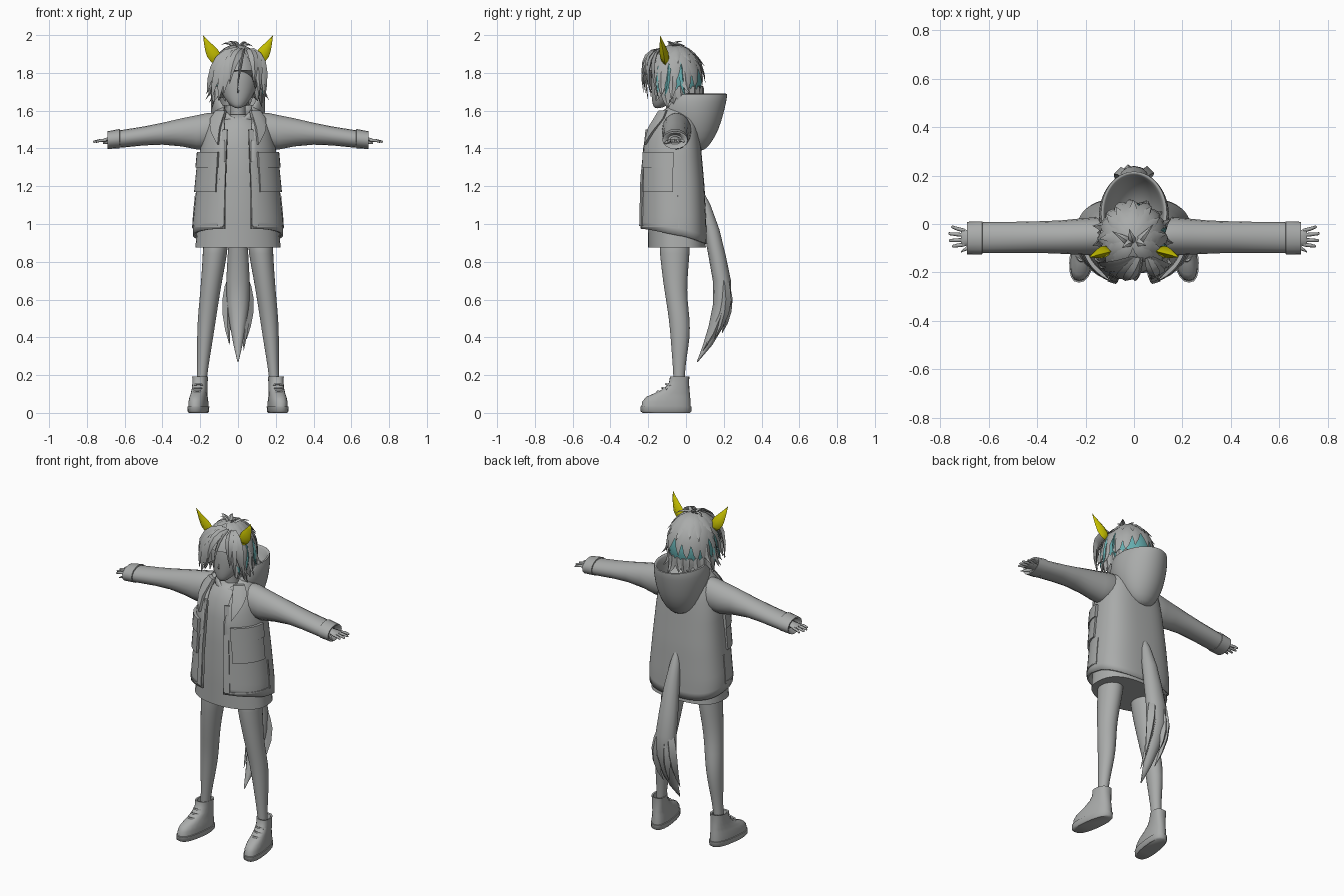
import bpy, bmesh, math, random
from mathutils import Vector as V

if "Cube" in bpy.data.objects:
    bpy.data.objects.remove(bpy.data.objects["Cube"])
random.seed(4)
pi = math.pi

def material(name, rgb):
    m = bpy.data.materials.new(name)
    m.diffuse_color = (*rgb, 1)
    m.use_nodes = True
    m.node_tree.nodes["Principled BSDF"].inputs["Base Color"].default_value = m.diffuse_color
    return m

GREY = material("soft grey", (0.40, 0.41, 0.405))
TEAL = material("teal", (0.13, 0.42, 0.43))
YELLOW = material("yellow", (0.58, 0.54, 0.0))

def loft(bm, rings, wrap=True, cap=True, mi=0):
    """Skin a list of equal-length point rings."""
    vs = [[bm.verts.new(p) for p in r] for r in rings]
    n = len(vs[0])
    for a, b in zip(vs, vs[1:]):
        for i in range(n if wrap else n - 1):
            j = (i + 1) % n
            bm.faces.new((a[i], a[j], b[j], b[i])).material_index = mi
    if cap:
        for r in (vs[0][::-1], vs[-1]):
            bm.faces.new(r).material_index = mi

def finish(bm, name, mats=(GREY,), sub=0, angle=50):
    bmesh.ops.recalc_face_normals(bm, faces=bm.faces)
    me = bpy.data.meshes.new(name)
    bm.to_mesh(me)
    bm.free()
    for m in mats:
        me.materials.append(m)
    me.shade_smooth()
    me.set_sharp_from_angle(angle=math.radians(angle))
    ob = bpy.data.objects.new(name, me)
    bpy.context.collection.objects.link(ob)
    if sub:
        ob.modifiers.new("smooth", 'SUBSURF').levels = sub
        ob.modifiers["smooth"].render_levels = sub
    return ob

def oval(cx, cy, z, rx, ry, n=14):
    return [V((cx + rx * math.sin(2 * pi * i / n), cy + ry * math.cos(2 * pi * i / n), z)) for i in range(n)]

def interp(rows, z):
    if z <= rows[0][0]:
        return rows[0][1:]
    for a, b in zip(rows, rows[1:]):
        if z <= b[0]:
            t = (z - a[0]) / (b[0] - a[0])
            return [u + (v - u) * t for u, v in zip(a[1:], b[1:])]
    return rows[-1][1:]

def body(rows, a, z, off=0.0):
    """Point on a torso outline: a = 0 at the back, pi at the front."""
    w, yf, yb = interp(rows, z)
    s, c, cy = math.sin(a), math.cos(a), -0.06
    p = 2 / 2.8 if c > 0 else 1
    x = math.copysign(abs(s) ** p, s) * (w + off)
    y = cy + abs(c) ** p * ((yb + off - cy) if c > 0 else (yf - off - cy))
    return V((x, y, z))

def strand(bm, pts, w, d, out, mi=0, prof=(.5, .9, 1, .8, .45, .03)):
    """Tapered lock with a diamond section."""
    rings = []
    for i, p in enumerate(pts):
        t = (pts[min(i + 1, len(pts) - 1)] - pts[max(i - 1, 0)]).normalized()
        s = t.cross(out).normalized()
        o, k = s.cross(t), prof[i]
        rings.append([p + s * w * k, p + o * d * k, p - s * w * k, p - o * d * k])
    loft(bm, rings, mi=mi)

def bend(a, b, c, n=6):
    return [a * (1 - t) ** 2 + b * 2 * t * (1 - t) + c * t * t for t in [i / (n - 1) for i in range(n)]]

# Shirt dress
SHIRT = [(.875, .226, -.2, .105), (1.1, .205, -.205, .085), (1.4, .175, -.195, .06),
         (1.5, .15, -.17, .04), (1.55, .1, -.14, .02), (1.58, .05, -.11, -.02)]
bm = bmesh.new()
loft(bm, [[body(SHIRT, 2 * pi * i / 32, z) for i in range(32)] for z in (.875, 1, 1.1, 1.25, 1.4, 1.5, 1.55, 1.58)])
finish(bm, "shirt_dress")

# Open jacket, hem lower at the back
COAT = [(.89, .238, -.252, .11), (1.0, .24, -.25, .108), (1.2, .22, -.245, .098), (1.4, .2, -.24, .08),
        (1.5, .18, -.215, .07), (1.56, .15, -.18, .06), (1.6, .12, -.145, .045), (1.64, .07, -.1, .02)]
bm, rings = bmesh.new(), []
for r in range(19):
    u, row = r / 18, []
    for i in range(41):
        hem_z = .935 - .04 * math.cos((i / 20 - 1) * pi)
        z = hem_z + (1.63 - hem_z) * u
        w = interp(COAT, z)[0]
        edge = pi - math.asin(min(.9, (.07 + .03 * max(0, u - .7)) / w))
        row.append(body(COAT, (i / 20 - 1) * edge, z))
    rings.append(row)
loft(bm, rings, wrap=False, cap=False)
ob = finish(bm, "jacket")
ob.modifiers.new("cloth", 'SOLIDIFY').thickness = 0.012

# Raised jacket details that follow the surface
def patch(bm, a0, a1, z0, z1, off, slant=0.0):
    for s in (-1, 1):
        rings = []
        for i in range(9):
            a = a0 + (a1 - a0) * i / 8
            zb = z0 + slant * i / 8
            rings.append([body(COAT, s * a, z, o) for z, o in ((zb, -.004), (zb, off), ((zb + z1) / 2, off), (z1, off), (z1, -.004))])
        loft(bm, rings)

for name, args in {"pocket": (1.62, 2.6, 1.17, 1.36, .01), "pocket_flap": (1.6, 2.62, 1.3, 1.38, .016),
                   "placket": (2.68, 2.83, .99, 1.5, .007), "lapel": (2.05, 2.6, 1.56, 1.6, .016, -.14),
                   "side_seam": (1.5, 1.53, .98, 1.15, .004), "hem_band": (1.5, 2.8, .985, .993, .003)}.items():
    bm = bmesh.new()
    patch(bm, *args)
    finish(bm, name, angle=35)

# Hood: bag behind the neck with a collar dipping at the front
def hood_ring(w, yf, yb, z, dip):
    pts = []
    for i in range(28):
        a = 2 * pi * i / 28
        y = (yf + yb) / 2 + (yb - yf) / 2 * math.cos(a)
        t = min(1, max(0, (-.02 - y) / .1))
        pts.append(V((w * math.sin(a), y, z - dip * t * t)))
    return pts

bm = bmesh.new()
loft(bm, [hood_ring(*r) for r in (
    (.03, .04, .09, 1.385, 0), (.085, -.01, .13, 1.42, 0), (.125, -.08, .175, 1.5, .02), (.145, -.13, .2, 1.585, .06),
    (.147, -.138, .215, 1.65, .1), (.138, -.13, .222, 1.695, .13), (.122, -.12, .205, 1.69, .14),
    (.115, -.112, .185, 1.62, .1), (.09, -.11, .12, 1.54, .04), (.05, -.1, .03, 1.51, 0))])
finish(bm, "hood", sub=1, angle=80)

# Neck and head
bm = bmesh.new()
loft(bm, [oval(0, cy, z, r, r) for z, cy, r in ((1.5, -.055, .05), (1.57, -.06, .04), (1.69, -.075, .04))])
finish(bm, "neck")
bm = bmesh.new()
loft(bm, [oval(0, cy, z, rx, ry, 20) for z, cy, rx, ry in (
    (1.612, -.15, .016, .016), (1.63, -.135, .042, .042), (1.67, -.105, .076, .078), (1.72, -.082, .1, .104),
    (1.79, -.07, .112, .118), (1.86, -.068, .1, .108), (1.91, -.066, .06, .065))])
strand(bm, [V((0, -.182, 1.73)), V((0, -.192, 1.7)), V((0, -.178, 1.692))], .009, .008, V((0, -1, 0)), prof=(.2, 1, .2))
finish(bm, "head", sub=1, angle=80)

# Hair: cap with a teal band, then layered locks
def dome(a, t, lift=0.0):
    ph, low = min(t, 1) * pi / 2, max(0, t - 1)
    r = math.sin(ph) * (1 - .12 * low)
    return V((-.005 + (.128 + lift) * r * math.sin(a), -.065 + (.15 + lift) * r * math.cos(a),
              1.755 + (.185 + lift * .5) * math.cos(ph) - .13 * low))

bm, rings = bmesh.new(), []
for u in range(1, 13):
    row = []
    for i in range(32):
        a = (i / 16 - 1) * pi
        k = min(1, max(0, (abs(a) - 1.95) / .4))
        row.append(dome(a, u / 12 * (1.65 - .85 * k)))
    rings.append(row)
loft(bm, rings)
for f in bm.faces:
    c = f.calc_center_median()
    if len(f.verts) == 4 and 1.69 < c.z < 1.83 and c.y > -.15:
        f.material_index = 1
    if len(f.verts) == 4 and 1.87 < c.z < 1.9 and c.y > .0 and .02 < abs(c.x) < .045:
        f.material_index = 1
finish(bm, "hair_cap", (GREY, TEAL))

bm = bmesh.new()
def lock(a, t0, t1, w, flare, mi=0):
    drift = random.uniform(-.12, .12)
    pts = [dome(a + drift * f * f, t0 + (t1 - t0) * f, .007 + flare * f ** 3) for f in (0, .2, .4, .6, .8, 1)]
    strand(bm, pts, w, .01, V((math.sin(a), math.cos(a), .5)), mi)

for i in range(13):       # upper layer
    lock(-2.25 + 4.5 * i / 12, .15, random.uniform(1.0, 1.3), .036, .012)
for i in range(11):       # crown layer
    lock(-2.4 + 4.8 * i / 10, .05, random.uniform(.6, .75), .03, .022)
for i in range(17):       # lower fringe
    lock(-2.15 + 4.3 * i / 16, 1.2, random.uniform(1.8, 2.1), .025, random.uniform(.01, .045))
for a in (-2.0, -1.55, 1.3, 1.75, 2.15):  # coloured streaks
    lock(a, .55, 1.6, .014, .02, 1)
for s in (-1, 1):         # loose side tips
    for a, t in ((1.2, 1.5), (1.6, 1.75), (2.0, 1.6)):
        lock(s * a, .7, t, .022, .05)
root = V((.035, -.14, 1.925))
for x, y, z, w in ((-.165, -.13, 1.69, .03), (-.14, -.17, 1.66, .032), (-.105, -.2, 1.65, .034), (-.075, -.215, 1.69, .034),
                   (-.045, -.225, 1.74, .028), (-.005, -.225, 1.69, .009), (.085, -.2, 1.73, .026),
                   (.11, -.185, 1.67, .028), (.14, -.14, 1.65, .03)):   # swept fringe
    tip = V((x, y, z))
    strand(bm, bend(root + V((x * .25, 0, 0)), (root + tip) / 2 + V((x * .45, -.07, .08)), tip), w, .011, V((x * 2, -1, .3)))
for x, y, z in ((-.05, -.1, 1.965), (.05, -.09, 1.96), (-.02, -.02, 1.965), (-.09, -.03, 1.95), (.08, 0, 1.94)):  # crown tufts
    strand(bm, bend(V((x * .1, -.08, 1.91)), V((x * .3, -.07, 1.975)), V((x, y, z))), .016, .008, V((x, y + .06, 1)))
finish(bm, "hair_locks", (GREY, TEAL), angle=40)

# Pointed ears
bm = bmesh.new()
for s in (-1, 1):
    pts = bend(V((s * .1, -.11, 1.855)), V((s * .145, -.115, 1.91)), V((s * .184, -.138, 1.998)), 6)
    strand(bm, pts, .034, .024, V((0, -1, 0)), prof=(.65, .95, 1, .75, .4, .03))
finish(bm, "ears", (YELLOW,), angle=80)

# Sleeves, cuffs and hands
def along_x(s, rows, n=16):
    return [[V((s * x, y + ry * math.cos(2 * pi * i / n), z + rz * math.sin(2 * pi * i / n))) for i in range(n)]
            for x, y, z, ry, rz in rows]

for side, s in (("left", 1), ("right", -1)):
    bm = bmesh.new()
    loft(bm, along_x(s, ((.1, -.05, 1.5, .07, .09), (.16, -.05, 1.492, .078, .096), (.22, -.052, 1.485, .075, .09),
         (.3, -.054, 1.485, .069, .074), (.4, -.054, 1.478, .065, .058), (.5, -.055, 1.466, .064, .05), (.6, -.056, 1.453, .064, .047),
         (.66, -.057, 1.446, .063, .045))))
    finish(bm, side + "_sleeve")
    bm = bmesh.new()
    loft(bm, along_x(s, ((.625, -.057, 1.452, .06, .044), (.627, -.057, 1.452, .068, .051), (.69, -.058, 1.444, .067, .047),
         (.688, -.058, 1.444, .058, .038), (.65, -.058, 1.448, .03, .02))))
    finish(bm, side + "_cuff")
    bm = bmesh.new()
    loft(bm, along_x(s, ((.64, -.057, 1.45, .022, .018), (.68, -.057, 1.446, .03, .015), (.708, -.057, 1.442, .037, .012),
         (.715, -.057, 1.441, .034, .008)), 10))
    for y0, y1, x1 in ((-.027, -.012, .755), (-.046, -.04, .767), (-.066, -.068, .765), (-.085, -.092, .752)):
        loft(bm, along_x(s, ((.7, y0, 1.443, .008, .008), (.73, (y0 + y1) / 2, 1.442, .008, .008), (x1 - .004, y1, 1.436, .006, .006),
             (x1, y1, 1.435, .002, .002)), 8))
    loft(bm, along_x(s, ((.665, -.08, 1.44, .011, .011), (.69, -.1, 1.434, .009, .009), (.715, -.115, 1.426, .003, .003)), 8))
    finish(bm, side + "_hand")

    # Legs
    bm = bmesh.new()
    loft(bm, [oval(s * cx, cy, z, rx, ry) for z, cx, cy, rx, ry in (
        (.1, .197, -.037, .027, .03), (.2, .19, -.037, .027, .03), (.3, .182, -.035, .035, .04), (.4, .174, -.03, .044, .053),
        (.5, .165, -.035, .05, .057), (.6, .152, -.05, .053, .058), (.7, .14, -.058, .057, .066), (.85, .12, -.06, .067, .082),
        (.96, .115, -.06, .072, .088))])
    finish(bm, side + "_leg", sub=1)

    # Shoes with soles, turned slightly outwards
    def foot(z, yf, yb, w):
        pts = []
        for p in oval(0, 0, z, 1, 1, 20):
            y = (yf + yb) / 2 + (yb - yf) / 2 * math.copysign(abs(p.y) ** .8, p.y)
            x = w * math.copysign(abs(p.x) ** .8, p.x)
            pts.append(V((s * .2 + x - s * .13 * (y + .03), y, z)))
        return pts
    for name, rows in (("sole", ((0, -.23, .02, .046), (.008, -.24, .028, .052), (.033, -.242, .03, .053), (.034, -.23, .02, .045))),
                       ("shoe", ((.03, -.236, .025, .048), (.06, -.232, .024, .048), (.085, -.21, .022, .044), (.105, -.165, .02, .041),
                                 (.13, -.115, .018, .04), (.16, -.09, .016, .039), (.192, -.085, .018, .041), (.19, -.076, .008, .033),
                                 (.16, -.07, .0, .028)))):
        bm = bmesh.new()
        loft(bm, [foot(*r) for r in rows])
        finish(bm, side + "_" + name)
    bm = bmesh.new()
    for y, z in ((-.15, .112), (-.125, .13), (-.105, .15)):
        c = V((s * (.2 - .13 * (y + .03)), y, z))
        strand(bm, bend(c + V((-.028, .025, -.006)), c + V((0, -.03, .012)), c + V((.028, .025, -.006))), .006, .006, V((0, -.5, 1)), prof=(1,) * 6)
    finish(bm, side + "_laces")

# Tail with split tips
bm = bmesh.new()
loft(bm, [oval(0, y, z, rx, ry, 12) for y, z, rx, ry in (
    (.07, 1.2, .008, .008), (.1, 1.1, .028, .03), (.135, .97, .044, .042), (.165, .83, .055, .046), (.19, .7, .062, .048),
    (.192, .58, .06, .048), (.16, .46, .042, .04), (.115, .36, .024, .025), (.06, .27, .003, .003))])
for x, y, z in ((-.045, .12, .36), (.045, .15, .39), (-.02, .19, .42), (.03, .09, .33)):
    strand(bm, bend(V((x * .6, .19, .74)), V((x * 1.7, .25, .56)), V((x, y, z))), .03, .028, V((x, 1, 0)))
finish(bm, "tail", angle=60)
